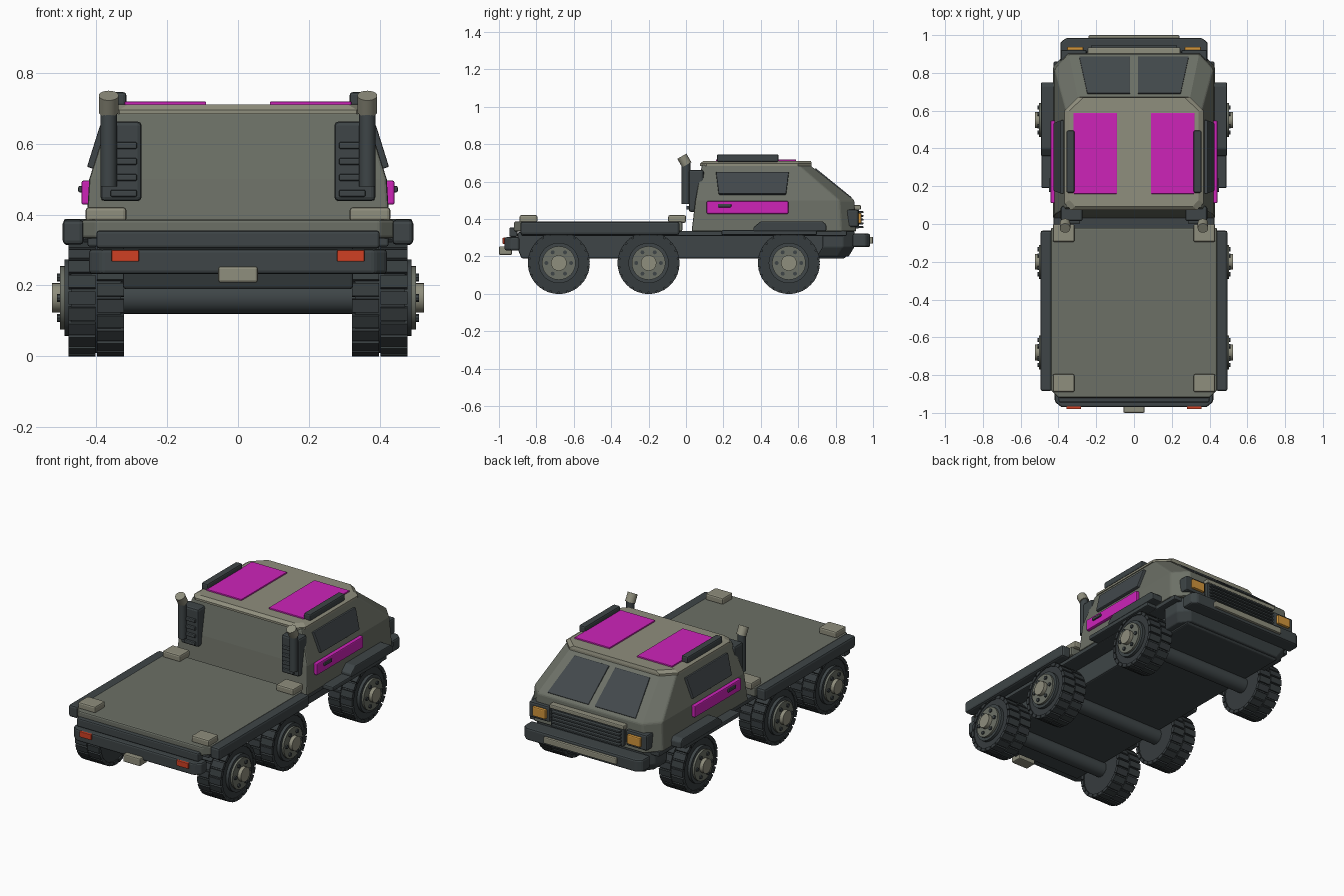
import bpy, bmesh, math
from mathutils import Vector, Matrix

if "Cube" in bpy.data.objects:
    bpy.data.objects.remove(bpy.data.objects["Cube"])


def material(name, rgb):
    lin = [((c / 255 + 0.055) / 1.055) ** 2.4 for c in rgb]
    m = bpy.data.materials.new(name)
    m.use_nodes = True
    m.diffuse_color = (*lin, 1)
    m.node_tree.nodes["Principled BSDF"].inputs["Base Color"].default_value = (*lin, 1)
    return m


BODY = material("olive grey", (108, 112, 102))
LIGHT = material("pale khaki", (143, 142, 125))
DARK = material("charcoal", (62, 69, 71))
TYRE = material("rubber", (54, 60, 62))
GLASS = material("dark glass", (66, 72, 75))
PINK = material("magenta", (205, 35, 185))
RED = material("tail red", (208, 64, 36))
AMBER = material("amber", (210, 150, 60))


def finish(name, bm, mat, mirror=False, bevel=0.0, smooth=False):
    bmesh.ops.recalc_face_normals(bm, faces=bm.faces)
    me = bpy.data.meshes.new(name)
    bm.to_mesh(me)
    bm.free()
    ob = bpy.data.objects.new(name, me)
    bpy.context.collection.objects.link(ob)
    for m in mat if isinstance(mat, list) else [mat]:
        me.materials.append(m)
    if mirror:
        ob.modifiers.new("mirror", "MIRROR")
    if bevel:
        b = ob.modifiers.new("bevel", "BEVEL")
        b.width, b.segments = bevel, 2
    if smooth:
        bpy.ops.object.select_all(action="DESELECT")
        ob.select_set(True)
        bpy.context.view_layer.objects.active = ob
        bpy.ops.object.shade_smooth_by_angle(angle=math.radians(35))
    return ob


def loft(name, rings, mat, **kw):
    """Join rings of equal point count and cap both ends."""
    bm = bmesh.new()
    vs = [[bm.verts.new(p) for p in ring] for ring in rings]
    n = len(vs[0])
    for a, b in zip(vs, vs[1:]):
        for i in range(n):
            j = (i + 1) % n
            bm.faces.new((a[i], a[j], b[j], b[i]))
    bm.faces.new(vs[0])
    bm.faces.new(vs[-1])
    return finish(name, bm, mat, **kw)


def box(name, x, y, z, mat, **kw):
    ring = [(x[0], y[0]), (x[1], y[0]), (x[1], y[1]), (x[0], y[1])]
    return loft(name, [[(*p, h) for p in ring] for h in z], mat, **kw)


def wide(name, x, y, z, mat, **kw):
    return box(name, (-x, x), y, z, mat, **kw)


def outline(half, z):
    """Plan outline from its right half, at height z."""
    return [(x, y, z) for x, y in half] + [(-x, y, z) for x, y in reversed(half)]


def panel(name, corners, thick, mat, **kw):
    c = [Vector(p) for p in corners]
    n = (c[1] - c[0]).cross(c[2] - c[0]).normalized() * thick
    return loft(name, [[p - n * 0.3 for p in c], [p + n for p in c]], mat, **kw)


def add_cylinder(bm, x0, x1, r, sides, y=0, z=0, index=0):
    mat = Matrix.Translation(((x0 + x1) / 2, y, z)) @ Matrix.Rotation(math.pi / 2, 4, "Y")
    out = bmesh.ops.create_cone(bm, cap_ends=True, segments=sides, radius1=r,
                                radius2=r, depth=x1 - x0, matrix=mat)
    for f in {f for v in out["verts"] for f in v.link_faces}:
        f.material_index = index


# Wheels: tyre, staggered tread lugs, rim, hub and nuts
def wheel(name, y):
    bm = bmesh.new()
    add_cylinder(bm, 0.33, 0.472, 0.155, 44)
    lugs = 22
    for row, x in enumerate((0.36, 0.44)):
        for i in range(lugs):
            turn = Matrix.Rotation((i + row * 0.5) * math.tau / lugs, 4, "X")
            place = Matrix.Translation((x, 0, 0.155)) @ Matrix.Diagonal((0.076, 0.037, 0.02, 1))
            bmesh.ops.create_cube(bm, size=1, matrix=turn @ place)
    add_cylinder(bm, 0.46, 0.49, 0.108, 32, index=1)
    add_cylinder(bm, 0.46, 0.503, 0.09, 32, index=2)
    add_cylinder(bm, 0.46, 0.525, 0.042, 20, index=3)
    for i in range(6):
        a = i * math.tau / 6
        add_cylinder(bm, 0.49, 0.511, 0.011, 8, 0.066 * math.cos(a), 0.066 * math.sin(a), 1)
    bmesh.ops.translate(bm, verts=bm.verts, vec=(0, y, 0.165))
    finish(name, bm, [TYRE, DARK, BODY, LIGHT], mirror=True, smooth=True)


for label, y in (("rear", -0.68), ("middle", -0.2), ("front", 0.55)):
    wheel(label + "_wheels", y)
    bm = bmesh.new()
    add_cylinder(bm, -0.35, 0.35, 0.045, 24, y, 0.165)
    finish(label + "_axle", bm, DARK, smooth=True)

# Chassis
side = [(-0.88, 0.19), (0.85, 0.19), (0.89, 0.25), (0.88, 0.33), (-0.9, 0.33), (-0.9, 0.24)]
loft("chassis", [[(x, *p) for p in side] for x in (-0.325, 0.325)], DARK, bevel=0.008)
wide("chassis_deck", 0.425, (-0.88, 0.86), (0.31, 0.337), DARK, bevel=0.006)
nose = [(0.39, 0.73), (0.39, 0.84), (0.34, 0.9)]
loft("nose_skirt", [outline([(x * 0.92, y - 0.03) for x, y in nose], 0.2),
                    outline(nose, 0.25), outline(nose, 0.335)], DARK, bevel=0.006)

# Bumpers and rear lights
rear = [(0.385, -0.97), (0.42, -0.94), (0.42, -0.89)]
loft("rear_bumper", [outline(rear, z) for z in (0.232, 0.303)], DARK, bevel=0.01)
front = [(0.39, 0.89), (0.39, 0.96), (0.36, 0.985)]
loft("front_bumper", [outline(front, z) for z in (0.25, 0.322)], DARK, bevel=0.01)
wide("bumper_plate", 0.24, (0.96, 1.0), (0.268, 0.305), LIGHT, bevel=0.006)
box("tail_lights", (0.28, 0.357), (-0.98, -0.95), (0.267, 0.3), RED, mirror=True, bevel=0.003)
wide("tow_block", 0.056, (-1.0, -0.93), (0.208, 0.254), LIGHT, bevel=0.007)

# Cargo bed
bed = [(0.4, -0.92), (0.44, -0.88), (0.44, -0.02)]
loft("bed", [outline(bed, z) for z in (0.333, 0.386)], BODY, bevel=0.008)
wide("bed_end_beam", 0.4, (-0.945, -0.9), (0.305, 0.355), DARK, bevel=0.008)
box("bed_rails", (0.435, 0.495), (-0.885, -0.035), (0.315, 0.386), DARK, mirror=True, bevel=0.012)
for label, y in (("rear", -0.89), ("front", -0.095)):
    box(label + "_bed_blocks", (0.315, 0.43), (y, y + 0.095), (0.38, 0.421), LIGHT,
        mirror=True, bevel=0.009)

# Cab shell and roof
loft("cab", [outline([(0.43, 0.03), (0.43, 0.83), (0.36, 0.91)], 0.333),
             outline([(0.42, 0.05), (0.42, 0.82), (0.345, 0.9)], 0.5),
             outline([(0.36, 0.085), (0.36, 0.6), (0.295, 0.66)], 0.69)], BODY, bevel=0.008)
roof = [(0.335, 0.075), (0.367, 0.11), (0.367, 0.6), (0.295, 0.672)]
loft("roof", [outline(roof, 0.684), outline(roof, 0.696),
              outline([(x - 0.025, 0.02 + y * 0.965) for x, y in roof], 0.711)], LIGHT)
box("roof_panels", (0.09, 0.32), (0.16, 0.588), (0.705, 0.719), PINK, mirror=True, bevel=0.002)
box("roof_bars", (0.315, 0.358), (0.165, 0.495), (0.705, 0.746), DARK, mirror=True, bevel=0.009)

# Windows
panel("windscreens", [(0.02, 0.69, 0.67), (0.02, 0.885, 0.512),
                      (0.29, 0.885, 0.512), (0.247, 0.69, 0.67)], 0.012, GLASS,
      mirror=True, bevel=0.003)
panel("side_windows", [(0.411, 0.175, 0.53), (0.411, 0.535, 0.53),
                       (0.374, 0.55, 0.648), (0.374, 0.16, 0.648)], 0.016, GLASS,
      mirror=True, bevel=0.004)

# Doors
box("door_stripes", (0.412, 0.442), (0.11, 0.547), (0.428, 0.496), PINK, mirror=True, bevel=0.006)
box("door_handles", (0.435, 0.451), (0.17, 0.242), (0.463, 0.481), DARK, mirror=True, bevel=0.004)

# Fenders and steps
arch = [(0.36, 0.335), (0.75, 0.335), (0.75, 0.37), (0.73, 0.388), (0.4, 0.388), (0.36, 0.355)]
loft("front_fenders", [[(x, *p) for p in arch] for x in (0.41, 0.492)], DARK,
     mirror=True, bevel=0.006)
box("side_steps", (0.4, 0.49), (0.19, 0.7), (0.314, 0.341), DARK, mirror=True, bevel=0.007)

# Grille and headlights
wide("grille_back", 0.24, (0.88, 0.925), (0.35, 0.455), DARK, bevel=0.004)
wide("grille_top", 0.245, (0.88, 0.935), (0.45, 0.475), LIGHT, bevel=0.006)
for i in range(5):
    z = 0.352 + i * 0.02
    wide("grille_slat", 0.225, (0.91, 0.948), (z, z + 0.01), DARK, bevel=0.002)
box("headlight_housings", (0.25, 0.388), (0.82, 0.922), (0.357, 0.45), DARK, mirror=True, bevel=0.01)
box("headlights", (0.268, 0.355), (0.9, 0.938), (0.376, 0.432), AMBER, mirror=True, bevel=0.006)

# Intake boxes with louvres
box("intake_boxes", (0.272, 0.388), (0.015, 0.095), (0.438, 0.663), DARK, mirror=True, bevel=0.012)
for i in range(4):
    z = 0.45 + i * 0.045
    box("louvre", (0.285, 0.36), (0.002, 0.03), (z, z + 0.02), DARK, mirror=True, bevel=0.005)

# Exhaust stacks with tilted tips
def tube(name, a, b, r, mat):
    a, b = Vector(a), Vector(b)
    turn = (b - a).to_track_quat("Z", "Y").to_matrix().to_4x4()
    bm = bmesh.new()
    bmesh.ops.create_cone(bm, cap_ends=True, segments=20, radius1=r, radius2=r,
                          depth=(b - a).length, matrix=Matrix.Translation((a + b) / 2) @ turn)
    finish(name, bm, mat, mirror=True, smooth=True)


tube("exhaust_stacks", (0.365, 0.0, 0.48), (0.365, 0.0, 0.705), 0.023, DARK)
tube("exhaust_tips", (0.365, 0.004, 0.69), (0.365, -0.022, 0.736), 0.028, LIGHT)
